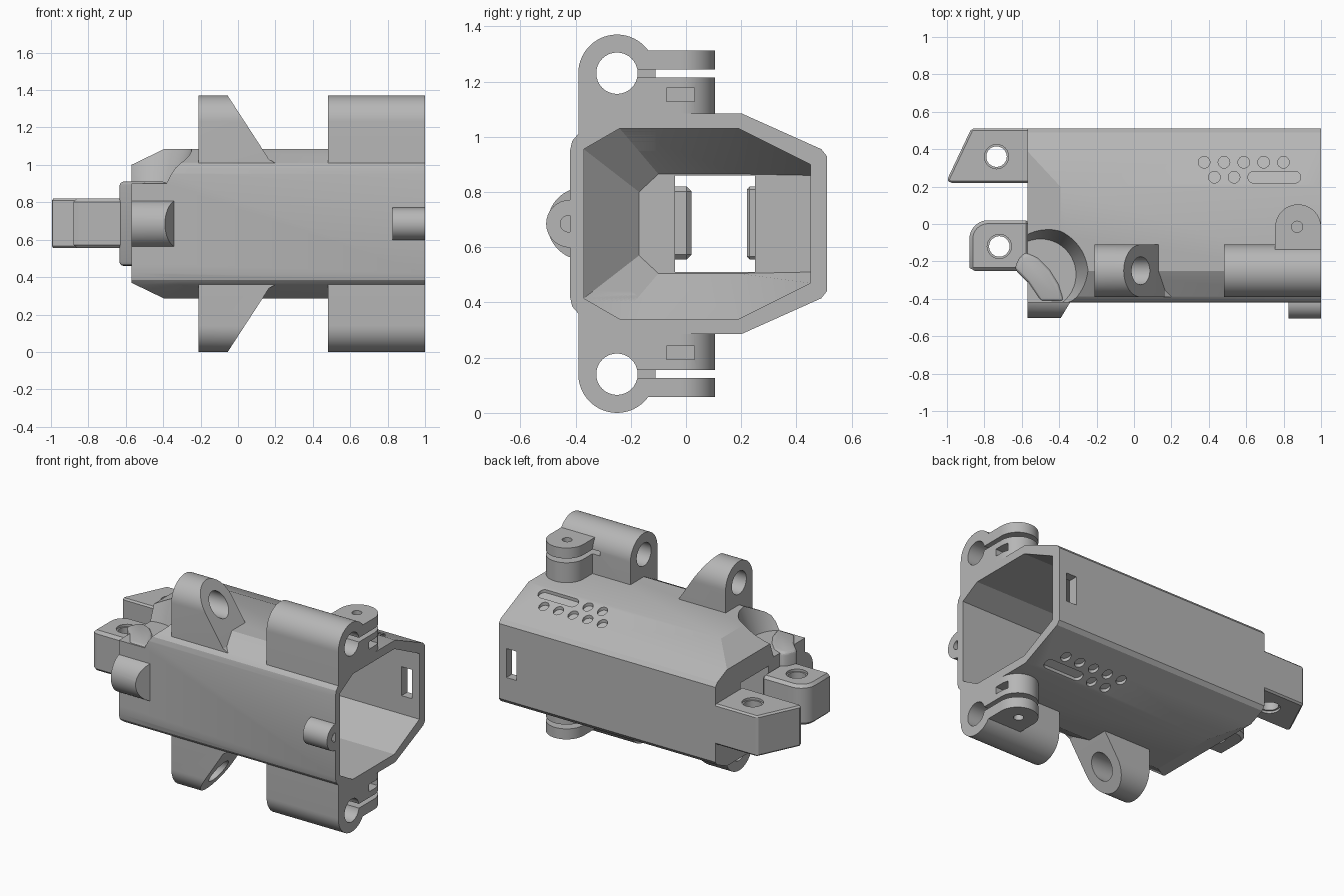
import bpy, bmesh
from math import sin, cos, pi, radians
from mathutils import Vector

cube = bpy.data.objects.get("Cube")
if cube:
    bpy.data.objects.remove(cube)

grey = bpy.data.materials.new("plain_grey")
grey.use_nodes = True
GREY = (0.47, 0.47, 0.47, 1)
grey.diffuse_color = GREY
grey.node_tree.nodes["Principled BSDF"].inputs["Base Color"].default_value = GREY
MID = 0.685      # height of the symmetry plane


def to_object(name, bm):
    bmesh.ops.recalc_face_normals(bm, faces=bm.faces)
    mesh = bpy.data.meshes.new(name)
    bm.to_mesh(mesh)
    bm.free()
    mesh.materials.append(grey)
    obj = bpy.data.objects.new(name, mesh)
    bpy.context.collection.objects.link(obj)
    return obj


def loft(name, rings):
    """Closed skin through rings of equal point counts."""
    bm = bmesh.new()
    rows = [[bm.verts.new(p) for p in ring] for ring in rings]
    n = len(rows[0])
    for a, b in zip(rows, rows[1:]):
        for i in range(n):
            j = (i + 1) % n
            bm.faces.new((a[i], a[j], b[j], b[i]))
    bm.faces.new(rows[0])
    bm.faces.new(rows[-1][::-1])
    return to_object(name, bm)


def place(axis, p, t):
    return {"x": (t, p[0], p[1]), "y": (p[0], t, p[1]), "z": (p[0], p[1], t)}[axis]


def prism(name, pts, axis, lo, hi):
    return loft(name, [[place(axis, p, t) for p in pts] for t in (lo, hi)])


def arc(cx, cy, r, a0=0, a1=360, n=32):
    full = a1 - a0 == 360
    steps = n if full else n + 1
    return [(cx + r * cos(radians(a0 + (a1 - a0) * i / n)),
             cy + r * sin(radians(a0 + (a1 - a0) * i / n))) for i in range(steps)]


def rect(x0, y0, x1, y1):
    return [(x0, y0), (x1, y0), (x1, y1), (x0, y1)]


def bake(obj):
    dg = bpy.context.evaluated_depsgraph_get()
    mesh = bpy.data.meshes.new_from_object(obj.evaluated_get(dg))
    obj.modifiers.clear()
    obj.data = mesh


def combine(obj, other, op="DIFFERENCE", keep=False):
    mod = obj.modifiers.new("bool", "BOOLEAN")
    mod.operation, mod.solver, mod.object = op, "EXACT", other
    bake(obj)
    if not keep:
        bpy.data.objects.remove(other)


def bevel(obj, width, segments=1):
    mod = obj.modifiers.new("bevel", "BEVEL")
    mod.width, mod.segments, mod.angle_limit = width, segments, radians(40)
    bake(obj)


def flipped(obj, name):
    """Copy reflected across the symmetry plane."""
    bm = bmesh.new()
    bm.from_mesh(obj.data)
    for v in bm.verts:
        v.co.z = 2 * MID - v.co.z
    return to_object(name, bm)


def mirror_pts(half):
    return half + [(y, 2 * MID - z) for y, z in reversed(half)]


# Cavity: wide tube that funnels into a small rectangular outlet
inner = mirror_pts([(-.37, .955), (-.24, 1.03), (.19, 1.03), (.45, .9)])
narrow = mirror_pts([(-.17, .8), (-.1, .865), (.19, .865), (.45, .86)])
cavity = loft("cavity_cutter", [[(x, y, z) for y, z in ring] for x, ring in
                                ((1.1, inner), (-.12, inner), (-.3, narrow))])
combine(cavity, prism("outlet", rect(-.04, .51, .25, .86), "x", -.8, -.25), "UNION")

# Body shell
outer = mirror_pts([(-.42, .95), (-.412, .985), (-.39, 1.01), (-.25, 1.085),
                    (.2, 1.085), (.49, .955), (.51, .93)])
body = prism("body_shell", outer, "x", -.57, 1)
ends = mirror_pts([(-.57, 1.0), (-.39, 1.087), (1.1, 1.087)])
combine(body, prism("end_trim", ends, "y", -1, 1), "INTERSECT")
scoop = loft("scoop", [[(x, y, z) for x, y in arc(-.5, -.27, r, n=48)]
                       for r, z in ((.19, .9), (.26, 1.1))])
low_scoop = flipped(scoop, "low_scoop")
combine(body, scoop)
combine(body, low_scoop)
combine(body, cavity, keep=True)

# Windows in the rear and front walls
combine(body, prism("window", rect(.87, .59, .945, .78), "y", .4, .6))
combine(body, prism("nut_pocket", rect(.88, .63, .94, .74), "y", -.4, -.3))

# Shallow grip marks on the sloping faces
def mark_outline(x, y, r, length=0):
    return arc(x + length, y, r, -90, 90, 12) + arc(x, y, r, 90, 270, 12)

marks = [(.375 + .106 * i, .33, 0) for i in range(5)]
marks += [(.43, .25, 0), (.535, .25, 0), (.64, .25, .22)]
for x, y, length in marks:
    for side in (1, -1):
        rings = []
        for lift in (-.02, .03):
            ring = []
            for px, py in mark_outline(x, y, .031, length):
                z = 1.085 - (py - .2) * .448 + lift
                ring.append((px, py, z if side > 0 else 2 * MID - z))
            rings.append(ring)
        combine(body, loft("mark", rings))

# Sloped loop ears, upper and lower
CY, CZ, R = -.25, 1.23, .14
loop = [(CY - R, .93), (CY + R, .93)] + arc(CY, CZ, R, 0, 180, 28)
ear = prism("upper_ear", loop, "x", -.21, .3)
slope = [(-.21, .8), (.25, .8), (.25, 1.0), (.2, 1.01), (.165, 1.03),
         (.14, 1.07), (-.055, 1.37), (-.055, 1.5), (-.21, 1.5)]
combine(ear, prism("slope", slope, "y", -1, 1), "INTERSECT")
combine(ear, prism("bore", arc(CY, CZ, .075), "x", -.5, .5))

# Split clamps with a screw flange
clamp = prism("upper_clamp", loop, "x", .48, 1)
flange = [(.755, -.25), (1, -.25)] + arc(.8775, -.0175, .1225, 0, 180, 24)
combine(clamp, prism("flange", flange, "z", 1.04, 1.312), "UNION")
combine(clamp, prism("bore", arc(CY, CZ, .075), "x", .3, 1.2))
combine(clamp, prism("slit", rect(.7, -.2, 1.1, .2), "z", 1.215, 1.243))
combine(clamp, prism("screw", arc(.872, -.015, .03, n=20), "z", 1.1, 1.4))
combine(clamp, prism("nut_slot", rect(-.07, 1.128, .03, 1.176), "x", .83, 1.1))

for part in (ear, clamp):
    combine(part, cavity, keep=True)
flipped(ear, "lower_ear")
flipped(clamp, "lower_clamp")

# Hinge lugs at the narrow end
rounded = [(-.56, -.25), (-.87, -.25), (-.88, -.235)] + \
    arc(-.78, -.08, .1, 180, 90, 10) + [(-.56, .02)]
angled = [(-.56, .22), (-.985, .22), (-1, .235), (-.87, .51), (-.56, .51)]
for name, pts, hx, hy in (("front_lug", rounded, -.72, -.12),
                          ("rear_lug", angled, -.735, .36)):
    lug = prism(name, pts, "z", .555, .82)
    bevel(lug, .022)
    combine(lug, prism("pin", arc(hx, hy, .055, n=24), "z", .4, 1))
    for z in (.82, .555):
        combine(lug, prism("countersink", arc(hx, hy, .065, n=24), "z", z - .015, z + .015))

# Curved cheek wrapping the front corner
cheek = [(-.64, -.24), (-.61, -.17), (-.57, -.15), (-.51, -.18), (-.45, -.24),
         (-.4, -.32), (-.37, -.415), (-.5, -.415), (-.57, -.31)]
horn = prism("corner_cheek", cheek, "z", .46, .91)
bevel(horn, .035, 3)
combine(horn, cavity, keep=True)

# Front pivot boss with a slanted end
boss = prism("pivot_boss", arc(-.37, MID, .132, n=40), "x", -.57, -.2)
slant = [(-.6, -.6), (-.455, -.6), (-.39, -.5), (-.33, -.4), (-.33, -.3), (-.6, -.3)]
combine(boss, prism("slant", slant, "z", 0, 1.3), "INTERSECT")
combine(boss, cavity, keep=True)

# Small front screw boss
screw = prism("screw_boss", arc(-.42, MID, .0865), "x", .825, 1)
combine(screw, prism("hole", arc(-.425, MID, .03, n=20), "x", .9, 1.1))
combine(screw, cavity)

# Smooth rounded surfaces while keeping crisp edges
for obj in bpy.context.collection.objects:
    if obj.type == "MESH" and obj.data.materials and obj.data.materials[0] == grey:
        bpy.ops.object.select_all(action="DESELECT")
        obj.select_set(True)
        bpy.context.view_layer.objects.active = obj
        bpy.ops.object.shade_smooth_by_angle(angle=radians(25))
